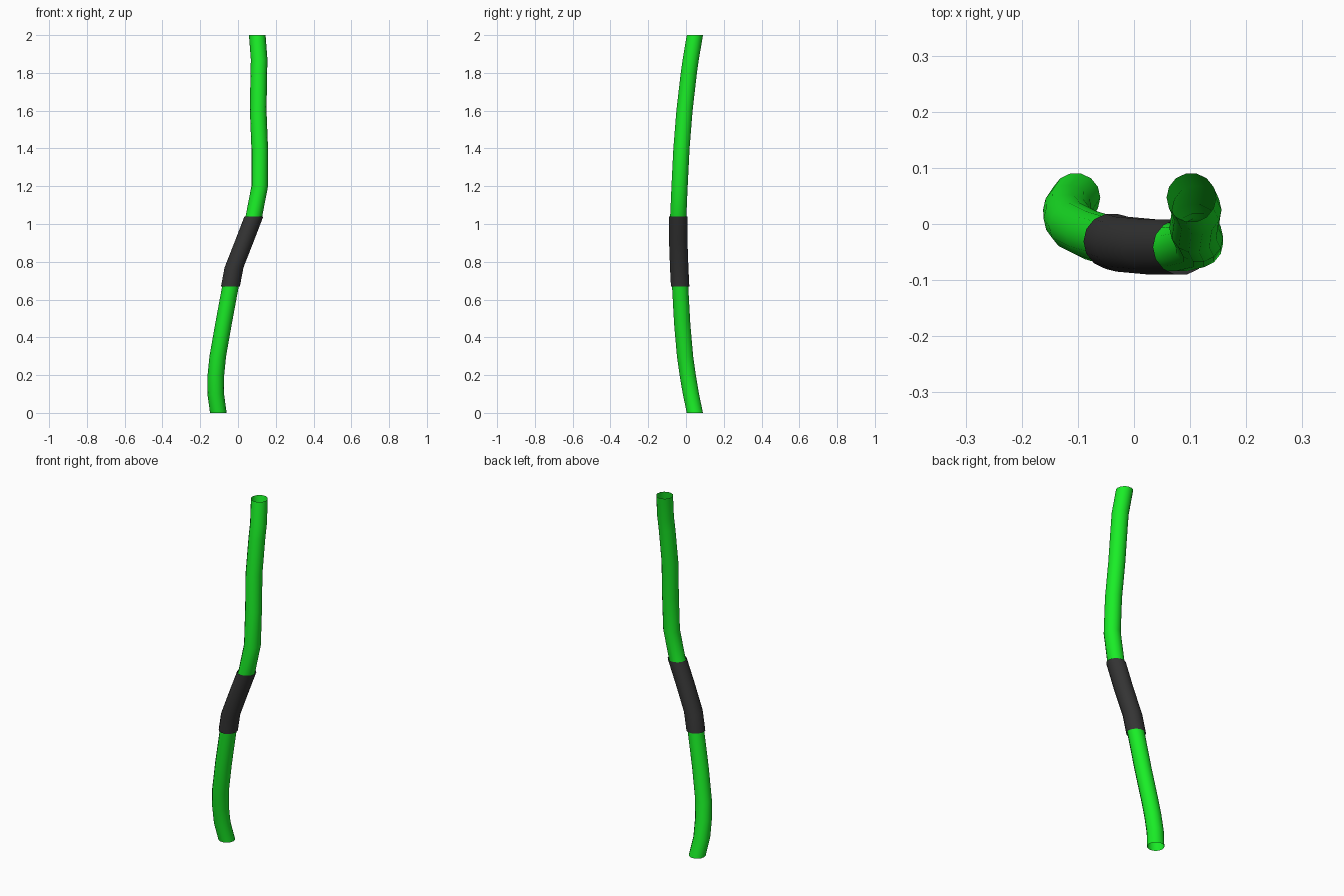
import bpy, bmesh, math

if "Cube" in bpy.data.objects:
    bpy.data.objects.remove(bpy.data.objects["Cube"])

SIDES = 14

# Centre line of the bow, bottom to top (x, y, z)
PATH = [(-0.104, 0.047, 0), (-0.118, 0.026, 0.1), (-0.117, 0.009, 0.2), (-0.107, -0.005, 0.3),
        (-0.077, -0.02, 0.47), (-0.04, -0.031, 0.67), (-0.021, -0.036, 0.77),
        (0.034, -0.041, 0.91), (0.084, -0.041, 1.04), (0.115, -0.034, 1.2),
        (0.115, -0.024, 1.4), (0.107, -0.008, 1.6), (0.110, 0.015, 1.8),
        (0.112, 0.025, 1.87), (0.102, 0.047, 2)]


def material(name, rgb):
    m = bpy.data.materials.new(name)
    m.diffuse_color = (*rgb, 1)
    m.use_nodes = True
    m.node_tree.nodes["Principled BSDF"].inputs["Base Color"].default_value = m.diffuse_color
    return m


def tube(name, path, radius, mat):
    """Open tube of level rings swept along the path."""
    bm = bmesh.new()
    rings = []
    for x, y, z in path:
        rings.append([bm.verts.new((x + radius * math.cos(2 * math.pi * i / SIDES),
                                    y + radius * math.sin(2 * math.pi * i / SIDES), z))
                      for i in range(SIDES)])
    for a, b in zip(rings, rings[1:]):
        for i in range(SIDES):
            j = (i + 1) % SIDES
            bm.faces.new((a[i], a[j], b[j], b[i])).smooth = True
    me = bpy.data.meshes.new(name)
    bm.to_mesh(me)
    bm.free()
    me.materials.append(mat)
    ob = bpy.data.objects.new(name, me)
    bpy.context.collection.objects.link(ob)
    return ob


# Bent green stave
tube("stave", PATH, 0.044, material("green", (0.01, 0.85, 0.02)))

# Dark sleeve around the middle
tube("grip", PATH[5:9], 0.05, material("dark_grey", (0.035, 0.035, 0.035)))
